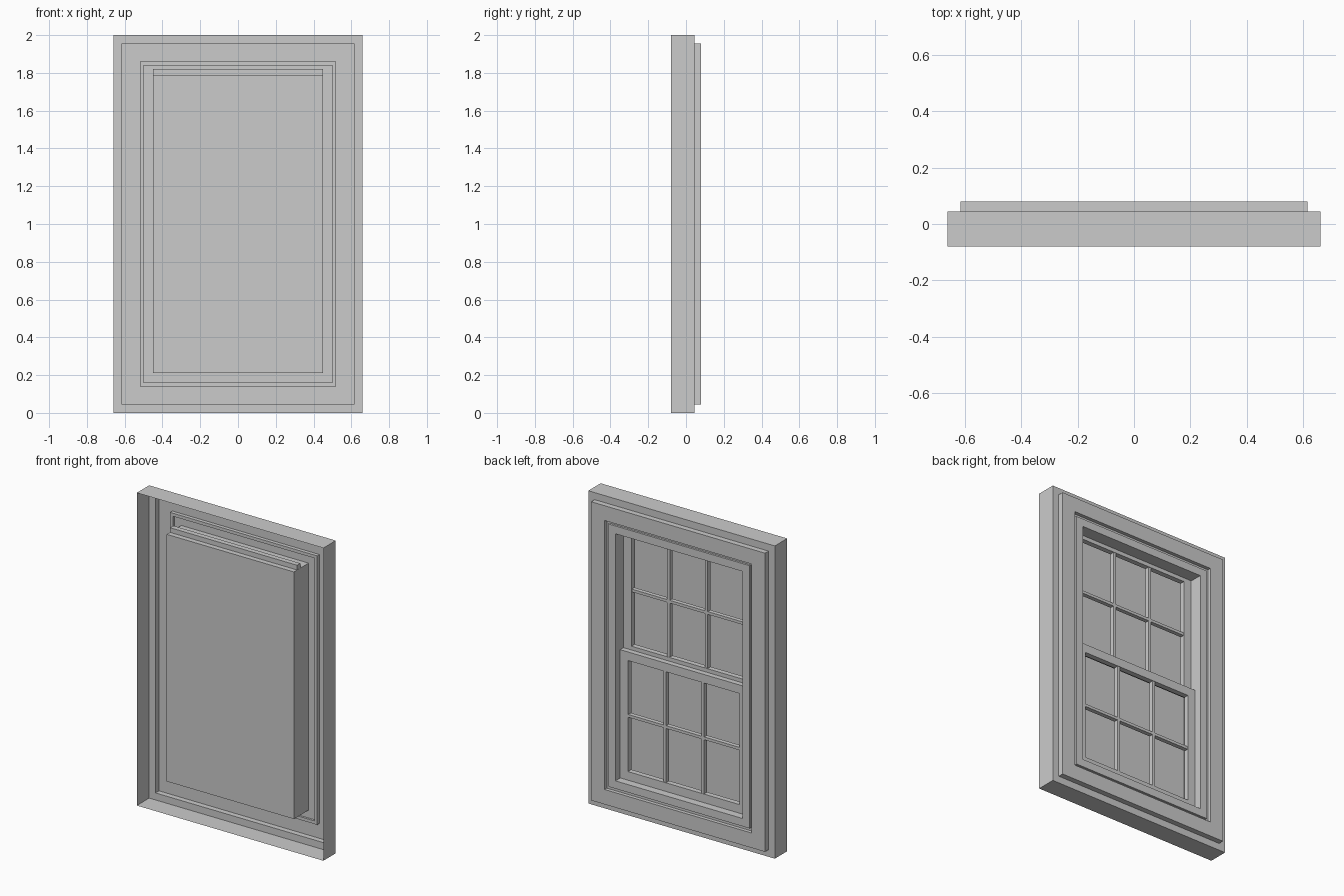
import bpy, bmesh
from mathutils import Matrix

if "Cube" in bpy.data.objects:
    bpy.data.objects.remove(bpy.data.objects["Cube"])


def finish(name, bm):
    mesh = bpy.data.meshes.new(name)
    bm.to_mesh(mesh)
    bm.free()
    obj = bpy.data.objects.new(name, mesh)
    bpy.context.collection.objects.link(obj)
    return obj


def shell(name, rings, cap=False):
    """Thin skin through concentric rectangles, each (half width, depth y)."""
    bm = bmesh.new()
    loops = []
    for w, y in rings:
        h = w + 0.34                      # every rectangle shares one margin
        loops.append([bm.verts.new((sx * w, y, 1 + sz * h))
                      for sx, sz in ((-1, -1), (1, -1), (1, 1), (-1, 1))])
    for a, b in zip(loops, loops[1:]):
        for i in range(4):
            j = (i + 1) % 4
            bm.faces.new((a[j], a[i], b[i], b[j]))
    if cap:
        bm.faces.new(loops[-1][::-1])
    return finish(name, bm)


def box(bm, x0, x1, y0, y1, z0, z1):
    centre = ((x0 + x1) / 2, (y0 + y1) / 2, (z0 + z1) / 2)
    size = (x1 - x0, y1 - y0, z1 - z0, 1)
    bmesh.ops.create_cube(bm, size=1, matrix=Matrix.Translation(centre) @ Matrix.Diagonal(size))


def sash(name, y0, y1, z0):
    """Six-light sash: stiles, rails, glazing bars; the lights are open."""
    bm = bmesh.new()
    w, h, rail, bar = 0.449, 0.82, 0.055, 0.018
    inner, z1 = w - rail, z0 + h
    for s in (-1, 1):
        a, b = sorted((s * inner, s * w))
        box(bm, a, b, y0, y1, z0, z1)
    box(bm, -inner, inner, y0, y1, z0, z0 + rail)
    box(bm, -inner, inner, y0, y1, z1 - rail, z1)
    # glazing bars, set slightly inside the sash faces
    ya, yb = y0 + 0.003, y1 - 0.003
    mid = z0 + h / 2
    pane = (2 * inner - 2 * bar) / 3
    for i in range(3):
        x = -inner + i * (pane + bar)
        box(bm, x, x + pane, ya, yb, mid - bar / 2, mid + bar / 2)
        if i < 2:
            box(bm, x + pane, x + pane + bar, ya, yb, z0 + rail, z1 - rail)
    return finish(name, bm)


# outer surround, open at the front
shell("outer_surround", [(0.66, -0.08), (0.66, 0.045), (0.615, 0.045)])
# raised casing with a shadow groove round its inner edge
shell("casing", [(0.615, 0.045), (0.615, 0.08), (0.52, 0.08),
                 (0.52, 0.057), (0.50, 0.057), (0.50, 0.07)])
# jamb face, deep reveal and closing pane at the front
shell("jamb_and_pane", [(0.50, 0.07), (0.45, 0.07), (0.45, -0.078)], cap=True)
# the two sliding sashes
sash("lower_sash", -0.01, 0.024, 0.212)
sash("upper_sash", -0.045, -0.012, 1.0)
